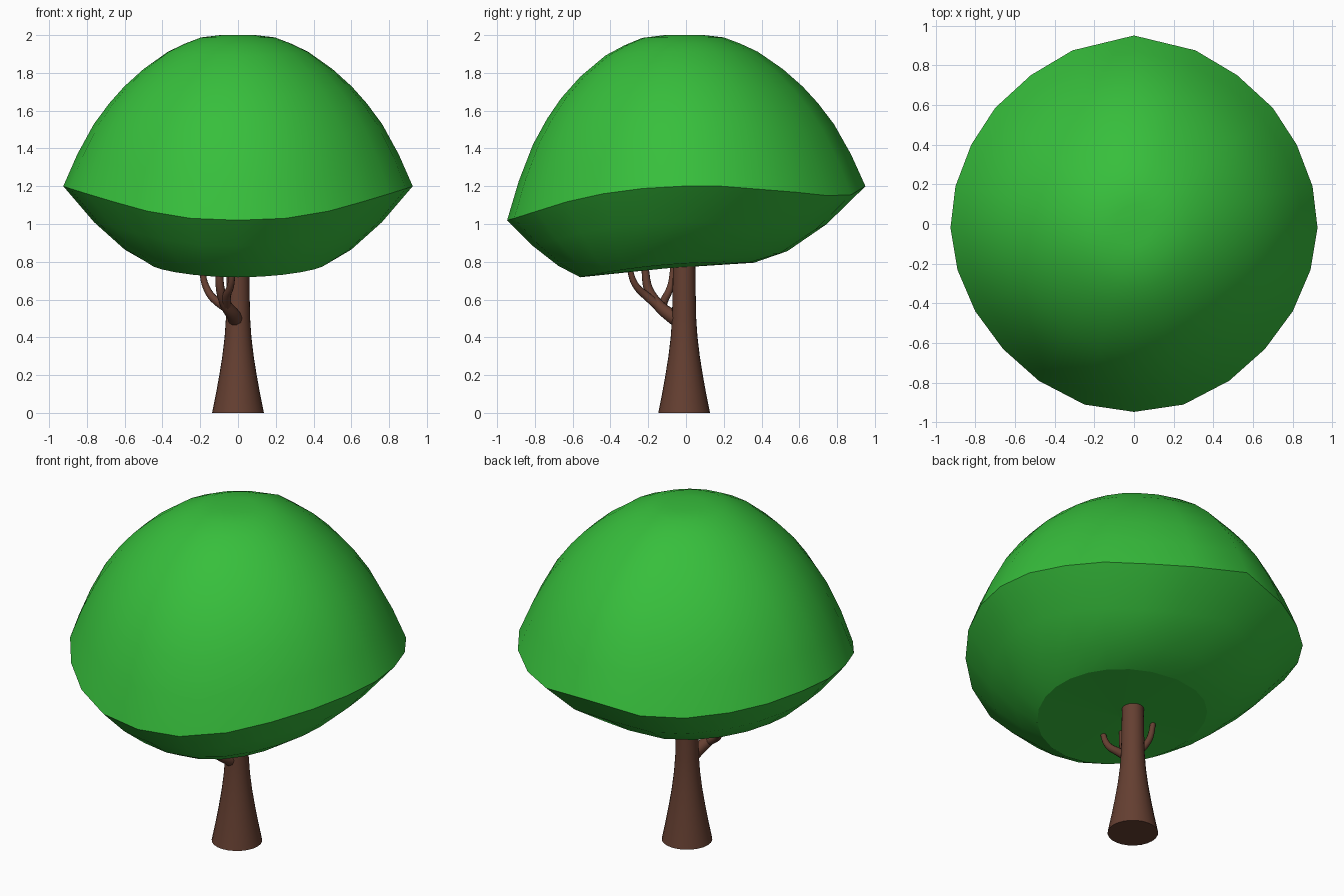
import bpy, bmesh, math

if "Cube" in bpy.data.objects:
    bpy.data.objects.remove(bpy.data.objects["Cube"])


def material(name, color):
    m = bpy.data.materials.new(name)
    m.diffuse_color = (*color, 1)
    m.use_nodes = True
    m.node_tree.nodes["Principled BSDF"].inputs["Base Color"].default_value = m.diffuse_color
    return m


GREEN = material("leaf_green", (0.038, 0.52, 0.045))
BROWN = material("bark_brown", (0.13, 0.05, 0.031))


def finish(ob, angle):
    bpy.ops.object.select_all(action='DESELECT')
    ob.select_set(True)
    bpy.context.view_layer.objects.active = ob
    bpy.ops.object.shade_smooth_by_angle(angle=math.radians(angle))


def skin_rings(name, rings, mat, angle, floor_z):
    """Loft closed rings (bottom to top) into a mesh, fanned below and capped above."""
    bm = bmesh.new()
    loops = [[bm.verts.new(p) for p in r] for r in rings]
    n = len(loops[0])
    mid = sum(p[1] for p in rings[0]) / n
    centre = bm.verts.new((0, mid, floor_z))
    for i in range(n):
        bm.faces.new((loops[0][i - 1], loops[0][i], centre))
    for a, b in zip(loops, loops[1:]):
        for i in range(n):
            bm.faces.new((a[i - 1], a[i], b[i], b[i - 1]))
    bm.faces.new(loops[-1])
    bmesh.ops.recalc_face_normals(bm, faces=bm.faces)
    me = bpy.data.meshes.new(name)
    bm.to_mesh(me)
    bm.free()
    ob = bpy.data.objects.new(name, me)
    bpy.context.collection.objects.link(ob)
    me.materials.append(mat)
    finish(ob, angle)
    for f in ob.data.polygons[:n]:      # crisp flat bottom
        f.use_smooth = False
    return ob


# Canopy rim: right half from front to back, mirrored to the left
half = [(0, -.947, 1.02), (.25, -.91, 1.03), (.48, -.79, 1.068), (.66, -.63, 1.118),
        (.80, -.44, 1.16), (.89, -.23, 1.188), (.925, -.02, 1.2), (.90, .19, 1.2),
        (.82, .40, 1.183), (.70, .585, 1.168), (.52, .75, 1.15), (.31, .875, 1.155),
        (0, .95, 1.2)]
rim = half + [(-x, y, z) for x, y, z in half[-2:0:-1]]


# Canopy underside: rim blended down to a round base that dips at the front
def under_ring(t, bulge):
    ring = []
    for x, y, z in rim:
        a = math.atan2(y, x)
        s = math.sin(a)
        cx, cy = .46 * math.cos(a), -.1 + .46 * s
        cz = .785 + .0385 * s - .0285 * s * s
        drop = bulge * (.045 + .015 * s)
        ring.append((x + (cx - x) * t, y + (cy - y) * t, z + (cz - z) * t - drop))
    return ring


# Canopy dome: (rim scale, height fraction) profile, fuller at the front
dome = [(.92, .21), (.825, .41), (.735, .55), (.65, .66), (.54, .775),
        (.4, .89), (.3, .945), (.21, .985), (.1, 1)]


def dome_ring(s, h):
    ring = []
    for x, y, z in rim:
        k = s + .22 * s * (1 - s) * max(0, -y)
        ring.append((x * k, y * k, z + (2 - z) * h))
    return ring


rings = [under_ring(1, 0), under_ring(.7, 1), under_ring(.35, 1), rim]
skin_rings("canopy", rings + [dome_ring(s, h) for s, h in dome], GREEN, 50, .765)

# Trunk: flared lathe profile (radius, z)
profile = [(.137, 0), (.117, .1), (.099, .2), (.083, .3), (.071, .4), (.064, .5),
           (.061, .65), (.059, .8), (.056, 1.0)]
N = 24
skin_rings("trunk", [[(r * math.cos(i * math.tau / N), -.01 + r * math.sin(i * math.tau / N), z)
                      for i in range(N)] for r, z in profile], BROWN, 40, 0)


# Branches: tapered tubes along smooth paths (x, y, z, radius)
def branch(name, pts):
    cu = bpy.data.curves.new(name, 'CURVE')
    cu.dimensions = '3D'
    cu.bevel_depth = 1
    cu.bevel_resolution = 3
    cu.use_fill_caps = True
    sp = cu.splines.new('NURBS')
    sp.points.add(len(pts) - 1)
    for p, (x, y, z, r) in zip(sp.points, pts):
        p.co = (x, y, z, 1)
        p.radius = r
    sp.order_u = 3
    sp.use_endpoint_u = True
    sp.resolution_u = 4
    cu.materials.append(BROWN)
    ob = bpy.data.objects.new(name, cu)
    bpy.context.collection.objects.link(ob)
    bpy.ops.object.select_all(action='DESELECT')
    ob.select_set(True)
    bpy.context.view_layer.objects.active = ob
    bpy.ops.object.convert(target='MESH')
    finish(bpy.context.object, 50)


branch("branch_main", [(0, -.01, .47, .045), (-.02, -.08, .515, .037), (-.06, -.14, .56, .031),
                       (-.09, -.19, .63, .025), (-.1, -.215, .70, .022), (-.1, -.22, .85, .016)])
branch("branch_front", [(-.06, -.14, .56, .026), (-.065, -.21, .62, .023), (-.04, -.26, .66, .019),
                        (-.03, -.295, .73, .016), (-.025, -.31, .85, .013)])
branch("branch_left", [(-.05, -.13, .55, .026), (-.12, -.12, .59, .022), (-.165, -.085, .65, .019),
                       (-.19, -.07, .73, .016), (-.195, -.065, .85, .013)])
